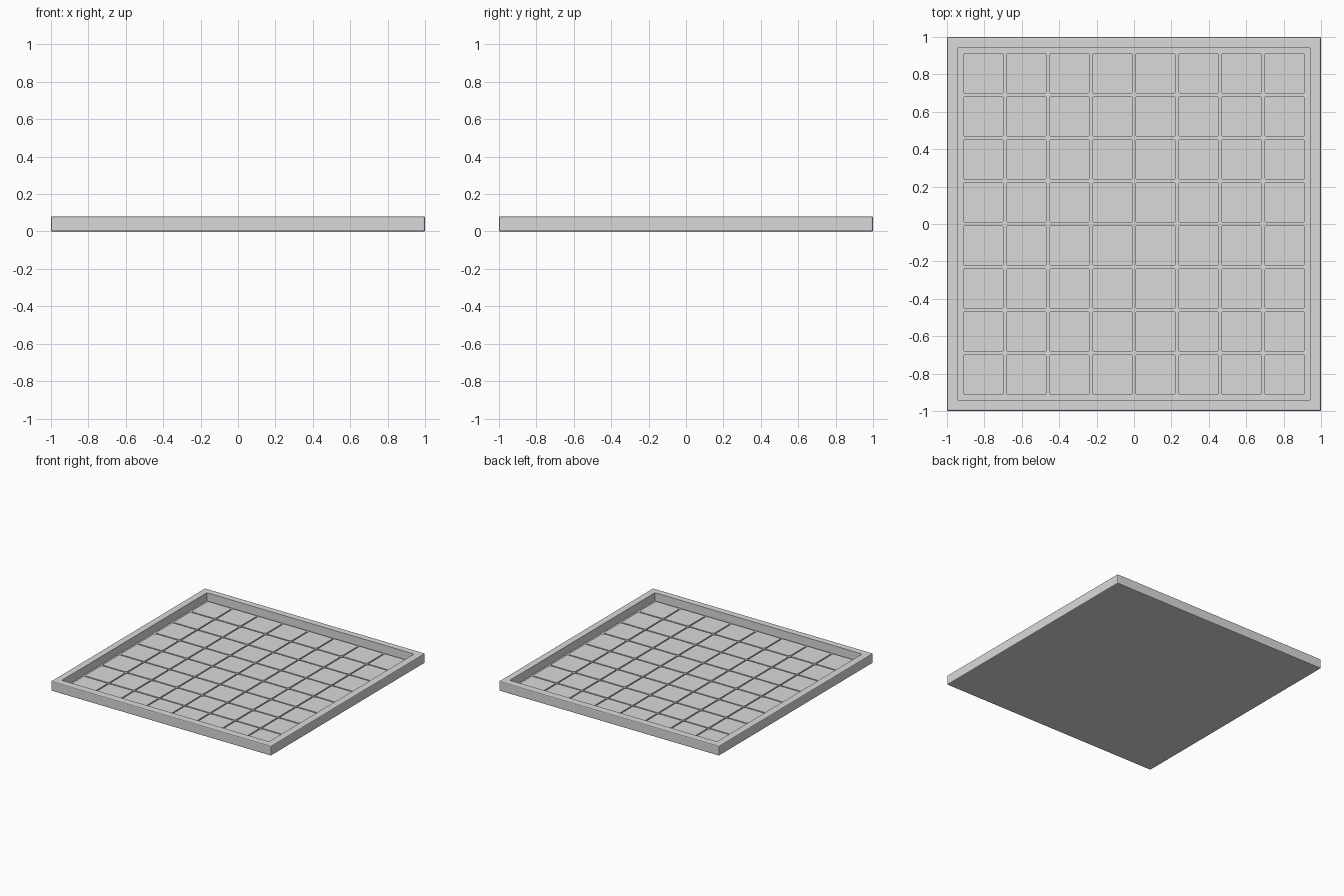
import bpy
import bmesh
from mathutils import Matrix

if "Cube" in bpy.data.objects:
    bpy.data.objects.remove(bpy.data.objects["Cube"], do_unlink=True)

HEIGHT = 0.08
INNER = 0.92        # half width of the recess
FLOOR = 0.013       # groove floor
TILE_TOP = 0.027
COUNT = 8
PITCH = 2 * INNER / COUNT
GAP = 0.011

grey = bpy.data.materials.new("plain grey")
grey.use_nodes = True
grey.diffuse_color = (0.7, 0.7, 0.7, 1)
grey.node_tree.nodes["Principled BSDF"].inputs["Base Color"].default_value = (0.7, 0.7, 0.7, 1)


def make_object(name, bm):
    mesh = bpy.data.meshes.new(name)
    bm.to_mesh(mesh)
    bm.free()
    mesh.materials.append(grey)
    obj = bpy.data.objects.new(name, mesh)
    bpy.context.collection.objects.link(obj)
    return obj


def box(bm, size, bottom, top):
    matrix = Matrix.Translation((0, 0, (bottom + top) / 2)) @ Matrix.Diagonal((size, size, top - bottom, 1))
    bmesh.ops.create_cube(bm, size=1, matrix=matrix)


# Tray: solid slab with softened outer edges and a square recess
bm = bmesh.new()
box(bm, 2, 0, HEIGHT)
bmesh.ops.bevel(bm, geom=bm.edges[:], offset=0.007, segments=2, profile=0.5, affect='EDGES')
top = max((f for f in bm.faces if f.normal.z > 0.99), key=lambda f: f.calc_area())
rim = max(v.co.x for v in top.verts)
bmesh.ops.inset_region(bm, faces=[top], thickness=rim - INNER)
walls = bmesh.ops.extrude_face_region(bm, geom=[top])
bmesh.ops.translate(bm, vec=(0, 0, FLOOR - HEIGHT),
                    verts=[g for g in walls["geom"] if isinstance(g, bmesh.types.BMVert)])
if top.is_valid:
    bmesh.ops.delete(bm, geom=[top], context='FACES_ONLY')
bmesh.ops.recalc_face_normals(bm, faces=bm.faces[:])
make_object("tray", bm)

# One tile with rounded corners, shared by every cell
bm = bmesh.new()
box(bm, PITCH - GAP, FLOOR, TILE_TOP)
uprights = [e for e in bm.edges if abs(e.verts[0].co.z - e.verts[1].co.z) > 0.001]
bmesh.ops.bevel(bm, geom=uprights, offset=0.016, segments=3, profile=0.5, affect='EDGES')
first = make_object("tile", bm)

# Tile grid
for row in range(COUNT):
    for column in range(COUNT):
        tile = first
        if row or column:
            tile = first.copy()
            bpy.context.collection.objects.link(tile)
        tile.name = f"tile_{row + 1}_{column + 1}"
        tile.location = (PITCH * (column + 0.5) - INNER, PITCH * (row + 0.5) - INNER, 0)
